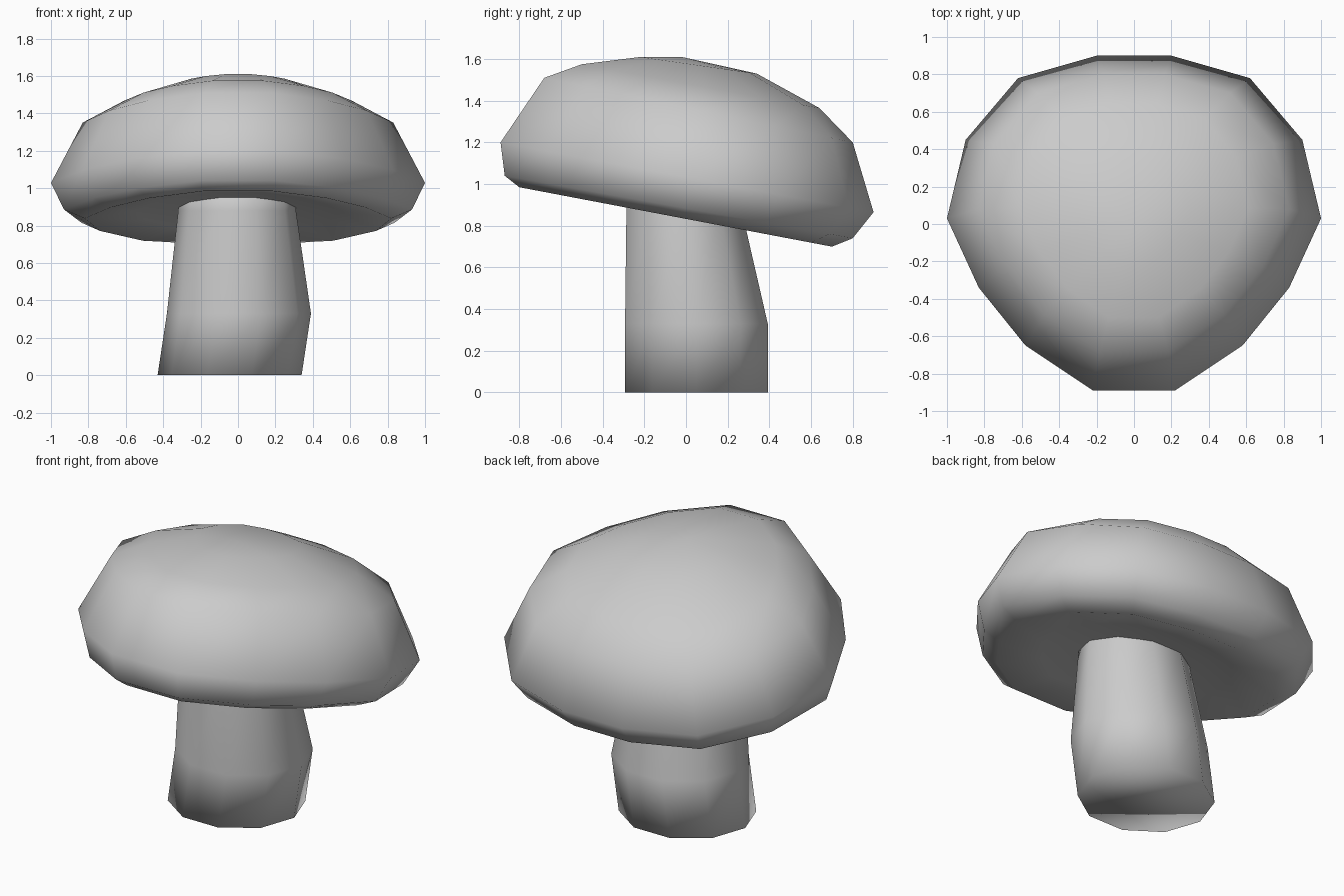
import bpy, bmesh, math

cube = bpy.data.objects.get("Cube")
if cube:
    bpy.data.objects.remove(cube, do_unlink=True)

grey = bpy.data.materials.new("plain grey")
grey.use_nodes = True
colour = (0.6, 0.6, 0.6, 1)
grey.diffuse_color = colour
grey.node_tree.nodes["Principled BSDF"].inputs["Base Color"].default_value = colour


def loft(name, rings, start=None, end=None):
    """Skin a list of point rings, closing the ends with a fan or a flat face."""
    bm = bmesh.new()
    loops = [[bm.verts.new(p) for p in ring] for ring in rings]
    n = len(loops[0])
    for a, b in zip(loops, loops[1:]):
        for i in range(n):
            j = (i + 1) % n
            bm.faces.new((a[i], a[j], b[j], b[i]))
    for loop, tip in ((loops[0], start), (loops[-1], end)):
        if tip:
            v = bm.verts.new(tip)
            for i in range(n):
                bm.faces.new((loop[i], loop[(i + 1) % n], v))
        else:
            bm.faces.new(loop)
    bmesh.ops.recalc_face_normals(bm, faces=bm.faces)
    mesh = bpy.data.meshes.new(name)
    bm.to_mesh(mesh)
    bm.free()
    mesh.materials.append(grey)
    for f in mesh.polygons:
        f.use_smooth = True
    obj = bpy.data.objects.new(name, mesh)
    bpy.context.collection.objects.link(obj)
    return obj


# Cap outline: right half mirrored, wide at the back and narrow at the front
half = [(0.22, -0.89), (0.58, -0.65), (0.83, -0.34), (1.0, 0.03),
        (0.90, 0.45), (0.62, 0.78), (0.20, 0.90)]
outline = half + [(-x, y) for x, y in reversed(half)]


def cap_ring(width, y0, y1, z0, z1):
    """Outline scaled in x, fitted between y0 and y1, tilted from z0 to z1."""
    ring = []
    for x, y in outline:
        t = (y + 0.89) / 1.79
        ring.append((x * width, y0 + (y1 - y0) * t, z0 + (z1 - z0) * t))
    return ring


cap_rings = [
    cap_ring(0.36, -0.36, 0.38, 0.96, 0.82),   # hollow round the stem
    cap_ring(0.55, -0.55, 0.50, 0.98, 0.78),
    cap_ring(0.82, -0.80, 0.70, 0.985, 0.70),  # lower lip
    cap_ring(0.93, -0.87, 0.80, 1.04, 0.74),
    cap_ring(1.00, -0.89, 0.90, 1.20, 0.865),  # widest rim
    cap_ring(0.83, -0.68, 0.80, 1.51, 1.20),   # shoulder
    cap_ring(0.61, -0.50, 0.64, 1.575, 1.365),
    cap_ring(0.30, -0.22, 0.34, 1.61, 1.53),
]
loft("mushroom_cap", cap_rings, (0, 0, 0.92), (0, -0.02, 1.61))


# Stem: (x min, x max, y min, y max, z)
def stem_ring(x0, x1, y0, y1, z, n=10):
    ring = []
    for i in range(n):
        a = math.tau * i / n
        ring.append(((x0 + x1) / 2 + (x1 - x0) / 2 * math.cos(a),
                     (y0 + y1) / 2 + (y1 - y0) / 2 * math.sin(a), z))
    return ring


loft("mushroom_stem", [
    stem_ring(-0.43, 0.34, -0.31, 0.41, 0.0),
    stem_ring(-0.38, 0.39, -0.31, 0.41, 0.33),
    stem_ring(-0.32, 0.31, -0.30, 0.28, 0.88),
    stem_ring(-0.31, 0.30, -0.29, 0.26, 1.02),
])
